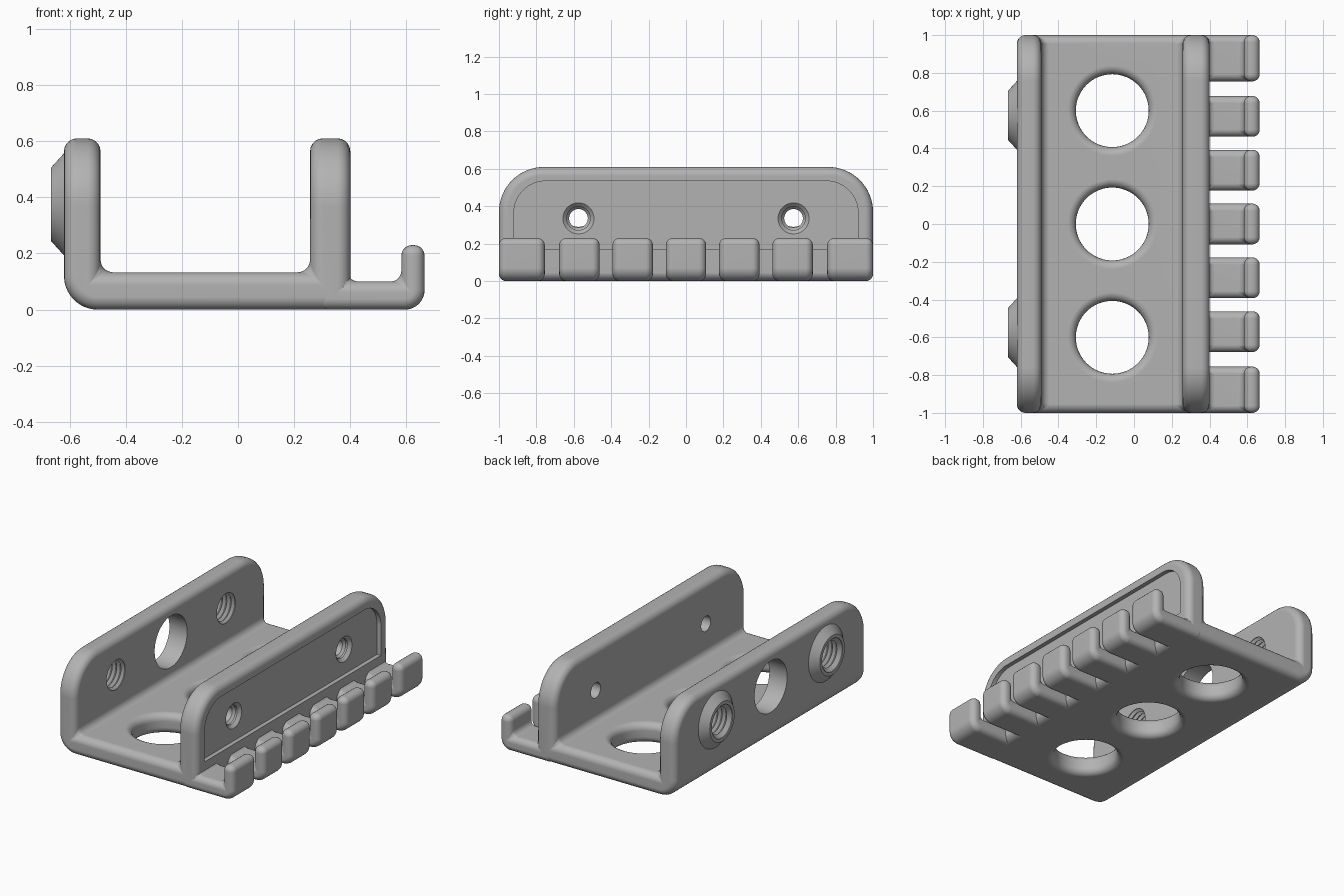
import bpy, bmesh, math
from mathutils import Vector

cube = bpy.data.objects.get("Cube")
if cube:
    bpy.data.objects.remove(cube, do_unlink=True)

grey = bpy.data.materials.new("plain grey")
grey.use_nodes = True
colour = (0.45, 0.45, 0.45, 1)
grey.diffuse_color = colour
grey.node_tree.nodes["Principled BSDF"].inputs["Base Color"].default_value = colour


def make_object(name, bm):
    bmesh.ops.recalc_face_normals(bm, faces=bm.faces)
    mesh = bpy.data.meshes.new(name)
    bm.to_mesh(mesh)
    bm.free()
    mesh.materials.append(grey)
    obj = bpy.data.objects.new(name, mesh)
    bpy.context.collection.objects.link(obj)
    return obj


def prism(name, points, axis, low, high):
    """Extrude an outline along x (points are y, z) or along y (points are x, z)."""
    bm = bmesh.new()
    place = (lambda p: (low, p[0], p[1])) if axis == "x" else (lambda p: (p[0], low, p[1]))
    face = bm.faces.new([bm.verts.new(place(p)) for p in points])
    moved = bmesh.ops.extrude_face_region(bm, geom=[face])["geom"]
    step = Vector((high - low, 0, 0)) if axis == "x" else Vector((0, high - low, 0))
    bmesh.ops.translate(bm, vec=step, verts=[v for v in moved if isinstance(v, bmesh.types.BMVert)])
    return make_object(name, bm)


def lathe(name, profile, centre, axis="x", sides=64):
    """Closed solid turned around an axis; profile holds (position, radius)."""
    bm = bmesh.new()
    rings = []
    for t, r in profile:
        ring = []
        for i in range(sides):
            a = math.tau * i / sides
            u, v = r * math.cos(a), r * math.sin(a)
            co = (t, centre[0] + u, centre[1] + v) if axis == "x" else (centre[0] + u, centre[1] + v, t)
            ring.append(bm.verts.new(co))
        rings.append(ring)
    for a, b in zip(rings, rings[1:]):
        for i in range(sides):
            j = (i + 1) % sides
            bm.faces.new((a[i], a[j], b[j], b[i]))
    bm.faces.new(rings[0])
    bm.faces.new(rings[-1])
    return make_object(name, bm)


def arc(cx, cz, r, start, end, steps=16):
    return [(cx + r * math.cos(math.radians(start + (end - start) * i / steps)),
             cz + r * math.sin(math.radians(start + (end - start) * i / steps)))
            for i in range(steps + 1)]


def round_top(half, bottom, top, r):
    return ([(-half, bottom), (half, bottom)] + arc(half - r, top - r, r, 0, 90)
            + arc(r - half, top - r, r, 90, 180))


def boolean(obj, cutter, operation="DIFFERENCE"):
    mod = obj.modifiers.new("boolean", "BOOLEAN")
    mod.operation, mod.object, mod.solver = operation, cutter, "EXACT"
    cutter.hide_render = True


def round_edges(obj, width):
    mod = obj.modifiers.new("round", "BEVEL")
    mod.width, mod.segments = width, 5
    mod.limit_method, mod.angle_limit = "ANGLE", math.radians(30)
    mod.use_clamp_overlap = False


def finish(obj):
    """Bake the modifiers, then shade smooth with crisp edges."""
    bpy.context.view_layer.update()
    graph = bpy.context.evaluated_depsgraph_get()
    mesh = bpy.data.meshes.new_from_object(obj.evaluated_get(graph))
    obj.modifiers.clear()
    obj.data = mesh
    bpy.ops.object.select_all(action="DESELECT")
    obj.select_set(True)
    bpy.context.view_layer.objects.active = obj
    bpy.ops.object.shade_smooth_by_angle(angle=math.radians(32))
    mod = obj.modifiers.new("even shading", "WEIGHTED_NORMAL")
    mod.keep_sharp = True


# Channel body, trimmed to rounded wall corners
body = prism("channel_body", arc(-0.5, 0.12, 0.12, 180, 270) + [
    (0.4, 0), (0.4, 0.8), (0.257, 0.8), (0.257, 0.133),
    (-0.49, 0.133), (-0.49, 0.8), (-0.62, 0.8)], "y", -1.2, 1.2)
cutters = [prism("trim_shape", round_top(1, -0.5, 0.61, 0.24), "x", -1, 1)]
boolean(body, cutters[0], "INTERSECT")

# Round openings in the floor
for y in (-0.6, 0, 0.6):
    hole = lathe("floor_cutter", [(-0.2, 0.193), (0.3, 0.193)], (-0.115, y), "z")
    boolean(body, hole)
    cutters.append(hole)
round_edges(body, 0.045)

# Recessed panel on the outer face of the hook side
panel = prism("panel_cutter", round_top(0.92, 0.17, 0.535, 0.17), "x", 0.372, 0.5)
boolean(body, panel)
cutters.append(panel)

# Large opening in the opposite wall
window = lathe("window_cutter", [(-0.8, 0.17), (-0.3, 0.17)], (0, 0.375))
boolean(body, window)
cutters.append(window)

# Threaded bosses and the small screw holes facing them
thread = [(-0.75, 0.108), (-0.662, 0.108), (-0.64, 0.085)]
for i in range(5):
    start = -0.64 + i * 0.032
    thread += [(start + 0.014, 0.102), (start + 0.018, 0.102), (start + 0.032, 0.085)]
thread.append((-0.4, 0.085))
bosses = []
for side, y in (("back", 0.575), ("front", -0.575)):
    boss = lathe(side + "_boss", [(-0.59, 0.182), (-0.62, 0.182), (-0.667, 0.13)], (y, 0.375))
    bore = lathe("thread_cutter", thread, (y, 0.375))
    boolean(boss, bore)
    boolean(body, bore)
    screw = lathe("screw_cutter", [(0.2, 0.05), (0.325, 0.05), (0.34, 0.063), (0.352, 0.063),
                                   (0.374, 0.085), (0.45, 0.085)], (y, 0.335), sides=48)
    boolean(body, screw)
    cutters += [bore, screw]
    bosses.append(boss)

# Row of seven hooks, the end ones flush with the body
hook_outline = [(0.28, 0), (0.6, 0)] + arc(0.595, 0.07, 0.07, -80, 0, 8) + [
    (0.665, 0.23), (0.582, 0.23), (0.582, 0.1), (0.39, 0.1), (0.39, 0.165), (0.28, 0.165)]
hooks = []
for i in range(-3, 4):
    low, high = i * 0.285 - 0.108, i * 0.285 + 0.108
    if i == -3:
        low, high = -1, -0.755
    if i == 3:
        low, high = 0.755, 1
    hook = prism("hook_%d" % (i + 4), hook_outline, "y", low, high)
    round_edges(hook, 0.038)
    hooks.append(hook)

for obj in [body] + bosses + hooks:
    finish(obj)
for cutter in cutters:
    bpy.data.objects.remove(cutter, do_unlink=True)
